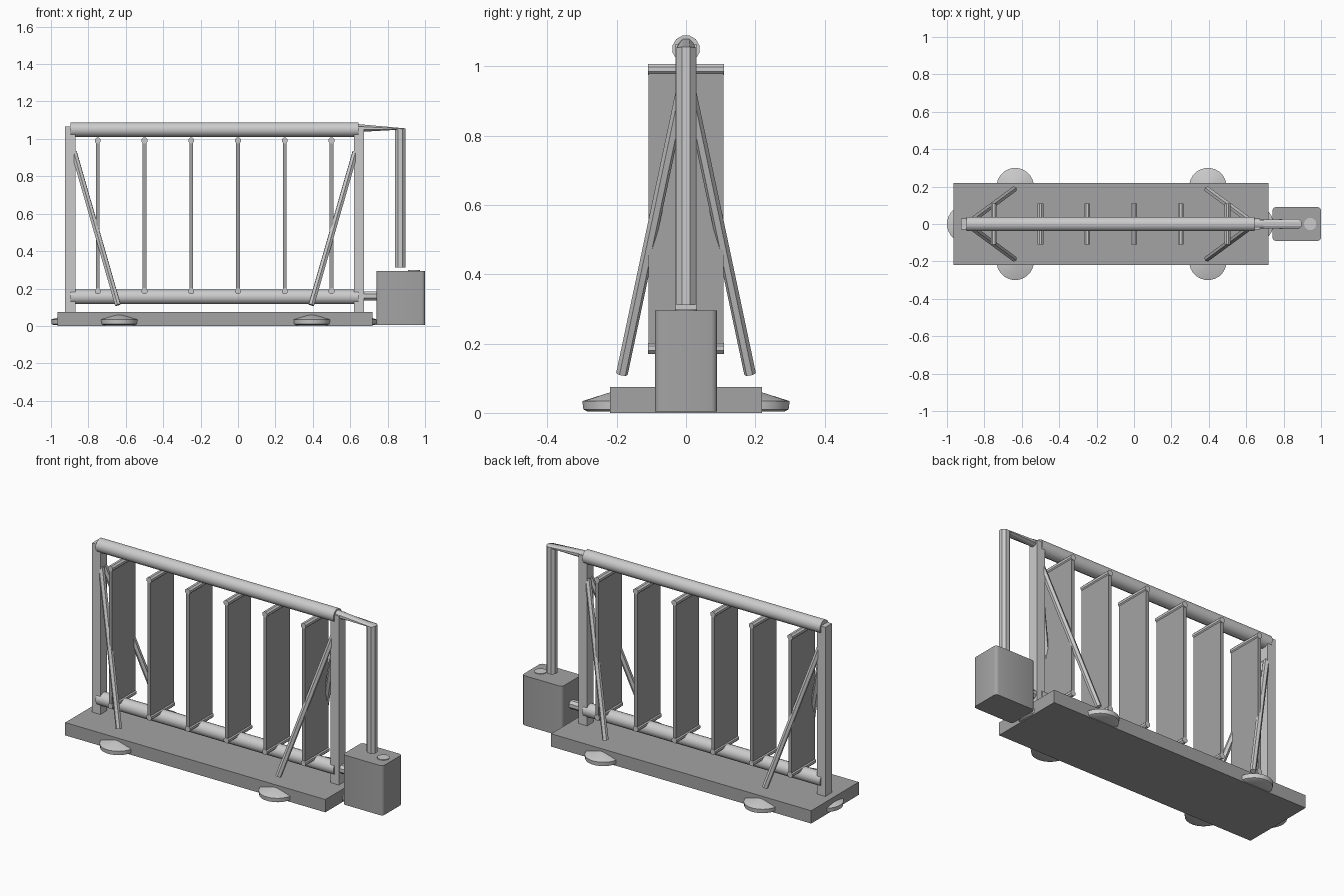
import bpy, bmesh, math
from mathutils import Vector

cube = bpy.data.objects.get("Cube")
if cube:
    bpy.data.objects.remove(cube, do_unlink=True)


def material(name, value):
    m = bpy.data.materials.new(name)
    m.use_nodes = True
    colour = (value, value, value, 1)
    m.diffuse_color = colour
    m.node_tree.nodes["Principled BSDF"].inputs["Base Color"].default_value = colour
    return m


LIGHT = material("light grey", 0.6)
MID = material("mid grey", 0.37)


def finish(name, bm, mat, smooth=None):
    bmesh.ops.recalc_face_normals(bm, faces=bm.faces)
    mesh = bpy.data.meshes.new(name)
    bm.to_mesh(mesh)
    bm.free()
    mesh.materials.append(mat)
    ob = bpy.data.objects.new(name, mesh)
    bpy.context.collection.objects.link(ob)
    if smooth:
        bpy.ops.object.select_all(action="DESELECT")
        ob.select_set(True)
        bpy.context.view_layer.objects.active = ob
        bpy.ops.object.shade_smooth_by_angle(angle=math.radians(smooth))
    return ob


def box(name, low, high, mat, round_edges=0):
    low, high = Vector(low), Vector(high)
    bm = bmesh.new()
    bmesh.ops.create_cube(bm, size=1)
    for v in bm.verts:
        v.co = (low + high) / 2 + v.co * (high - low)
    if round_edges:
        upright = [e for e in bm.edges
                   if abs(e.verts[0].co.z - e.verts[1].co.z) > 0.01]
        bmesh.ops.bevel(bm, geom=upright, offset=round_edges, segments=3,
                        profile=0.5, affect="EDGES")
    return finish(name, bm, mat, 35 if round_edges else None)


def loft(name, rings, mat, smooth=None):
    """Bridge a list of point rings and cap both ends."""
    bm = bmesh.new()
    loops = [[bm.verts.new(p) for p in ring] for ring in rings]
    n = len(loops[0])
    for a, b in zip(loops, loops[1:]):
        for i in range(n):
            j = (i + 1) % n
            bm.faces.new((a[i], a[j], b[j], b[i]))
    bm.faces.new(loops[0])
    bm.faces.new(loops[-1])
    return finish(name, bm, mat, smooth)


def ring(centre, u, v, radius, sides):
    u, v = Vector(u), Vector(v)
    angles = [(i + 0.5) * math.tau / sides for i in range(sides)]
    return [Vector(centre) + radius * (math.cos(a) * u + math.sin(a) * v)
            for a in angles]


def rod(name, start, end, radius, sides, smooth=None, mat=LIGHT):
    axis = (Vector(end) - Vector(start)).to_track_quat("Z", "Y")
    u, v = axis @ Vector((1, 0, 0)), axis @ Vector((0, 1, 0))
    return loft(name, [ring(p, u, v, radius, sides) for p in (start, end)],
                mat, smooth)


# Base slab
box("base", (-0.965, -0.22, 0), (0.72, 0.22, 0.075), MID)

# Domed feet around the base
FOOT = [(0.085, 0.004), (0.097, 0.01), (0.1, 0.034), (0.02, 0.059)]
for name, x, y in (("front_left_foot", 0.395, -0.2), ("back_left_foot", 0.395, 0.2),
                   ("front_right_foot", -0.635, -0.2), ("back_right_foot", -0.635, 0.2),
                   ("left_end_foot", 0.645, 0), ("right_end_foot", -0.9, 0)):
    loft(name, [ring((x, y, z), (1, 0, 0), (0, 1, 0), r, 24) for r, z in FOOT],
         LIGHT, 30)

# End posts with a pair of diagonal braces each
for side, x, inward in (("left", 0.647, -1), ("right", -0.897, 1)):
    box(side + "_post", (x - 0.027, -0.03, 0.07), (x + 0.027, 0.03, 1.065), LIGHT)
    for face, s in (("front", -1), ("back", 1)):
        rod(f"{face}_{side}_brace", (x + inward * 0.255, s * 0.185, 0.112),
            (x + inward * 0.02, s * 0.012, 0.93), 0.017, 6)

# Long top and bottom rails
for name, z in (("top_rail", 1.05), ("bottom_rail", 0.155)):
    rod(name, (-0.895, 0, z), (0.645, 0, z), 0.04, 12, 40)

# Hanging panels with a round bar at each end
for i in range(6):
    x = -0.75 + 0.25 * i
    box(f"panel_{i + 1}", (x - 0.01, -0.108, 0.185), (x + 0.01, 0.108, 0.99), MID)
    for name, z in (("lower", 0.186), ("upper", 0.991)):
        rod(f"{name}_panel_bar_{i + 1}", (x, -0.11, z), (x, 0.11, z), 0.017, 8)

# Tank with filler cap and outlet
box("tank", (0.74, -0.09, 0.004), (1.0, 0.09, 0.295), MID, 0.018)
rod("tank_cap", (0.942, 0, 0.29), (0.942, 0, 0.299), 0.033, 16, 40)
rod("tank_outlet", (0.64, 0, 0.16), (0.75, 0, 0.16), 0.026, 8)

# Feed pipe: tapered arm turning down to the tank
Y = (0, 1, 0)
loft("feed_pipe", [ring((0.64, 0, 1.058), Y, (0, 0, 1), 0.023, 8),
                   ring((0.868, 0, 1.052), Y, (1, 0, 0.15), 0.03, 8),
                   ring((0.868, 0, 0.312), Y, (1, 0, 0), 0.03, 8)], LIGHT)
